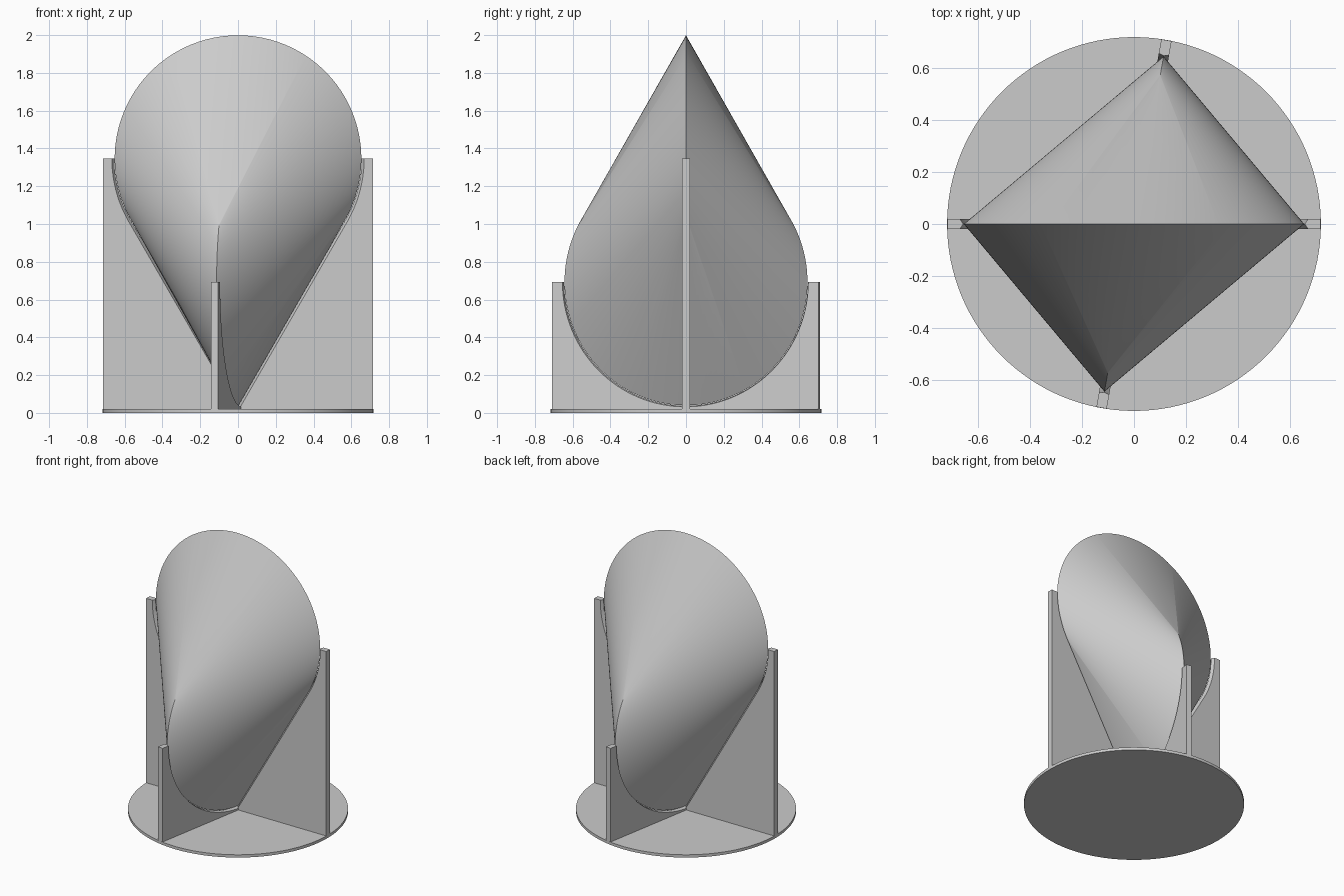
import bpy, bmesh
from math import sin, cos, pi, sqrt, radians
from mathutils import Matrix, Vector

cube = bpy.data.objects.get("Cube")
if cube:
    bpy.data.objects.remove(cube)

R = 0.653                # radius of both generating circles
LOW = 0.04               # lowest point of the solid
Z1 = LOW + R             # lower circle centre
Z2 = Z1 + R              # upper circle centre
TWIST = radians(10)      # lower circle plane, turned from the y axis
BASE_R, BASE_H = 0.717, 0.02

gray = bpy.data.materials.new("light_gray")
gray.use_nodes = True
color = (0.6, 0.6, 0.6, 1)
gray.diffuse_color = color
gray.node_tree.nodes["Principled BSDF"].inputs["Base Color"].default_value = color


def finish(name, bm, smooth=None):
    bmesh.ops.remove_doubles(bm, verts=bm.verts, dist=0.0001)
    bmesh.ops.recalc_face_normals(bm, faces=bm.faces)
    mesh = bpy.data.meshes.new(name)
    bm.to_mesh(mesh)
    bm.free()
    mesh.materials.append(gray)
    obj = bpy.data.objects.new(name, mesh)
    bpy.context.collection.objects.link(obj)
    if smooth:
        bpy.ops.object.select_all(action='DESELECT')
        obj.select_set(True)
        bpy.context.view_layer.objects.active = obj
        bpy.ops.object.shade_smooth_by_angle(angle=radians(smooth))
    return obj


# Ruled solid spanning two crossed circles, each through the other's centre
bm = bmesh.new()
steps = 128
low_dir = Vector((sin(TWIST), cos(TWIST), 0))
for side in (1, -1):
    previous = None
    for i in range(steps + 1):
        t = 2 * pi / 3 * sin(pi * (i / steps - 0.5))
        c = cos(t)
        low = low_dir * (R * sin(t)) + Vector((0, 0, Z1 - R * c))
        reach = sqrt(max(0, 1 + 2 * c)) / (1 + c)
        high = Vector((side * R * reach, 0, Z2 - R * c / (1 + c)))
        pair = [bm.verts.new(low), bm.verts.new(high)]
        if previous:
            bm.faces.new((previous[0], pair[0], pair[1], previous[1]))
        previous = pair
finish("ruled_solid", bm, 30)

# Round base plate
bm = bmesh.new()
bmesh.ops.create_cone(bm, cap_ends=True, segments=128, radius1=BASE_R,
                      radius2=BASE_R, depth=BASE_H,
                      matrix=Matrix.Translation((0, 0, BASE_H / 2)))
finish("base_plate", bm, 30)


def tall_edge(gap):
    """Cradle edge: short arc, then the straight tangent to the bottom."""
    pts = [((R + gap) * cos(a), Z2 - (R + gap) * sin(a))
           for a in (radians(30) * k / 12 for k in range(13))]
    axis_z = LOW - 2 * gap
    end_z = max(BASE_H + 0.005, axis_z)
    return pts + [((end_z - axis_z) / sqrt(3), end_z)]


def short_edge(gap):
    """Cradle edge: quarter circle."""
    return [((R + gap) * cos(a), Z1 - (R + gap) * sin(a))
            for a in (pi / 2 * k / 32 for k in range(33))]


def fin(name, angle, edge, gap, half=0.02):
    """Upright fin whose cradle edge is chamfered towards its middle."""
    bm = bmesh.new()
    turn = Matrix.Rotation(angle, 3, 'Z')
    layers = []
    for y, g in ((-half, gap), (0, 0.002), (half, gap)):
        inner = edge(g)
        outline = inner + [(inner[-1][0], BASE_H), (BASE_R - 0.001, BASE_H),
                           (BASE_R - 0.001, inner[0][1])]
        layers.append([bm.verts.new(turn @ Vector((p, y, z))) for p, z in outline])
    for a, b in zip(layers, layers[1:]):
        for i in range(len(a)):
            bm.faces.new((a[i - 1], a[i], b[i], b[i - 1]))
    bm.faces.new(layers[0])
    bm.faces.new(layers[-1])
    finish(name, bm, 30)


fin("left_tall_fin", 0, tall_edge, 0.015)
fin("right_tall_fin", pi, tall_edge, 0.015)
fin("back_short_fin", pi / 2 - TWIST, short_edge, 0.008)
fin("front_short_fin", -pi / 2 - TWIST, short_edge, 0.008)
